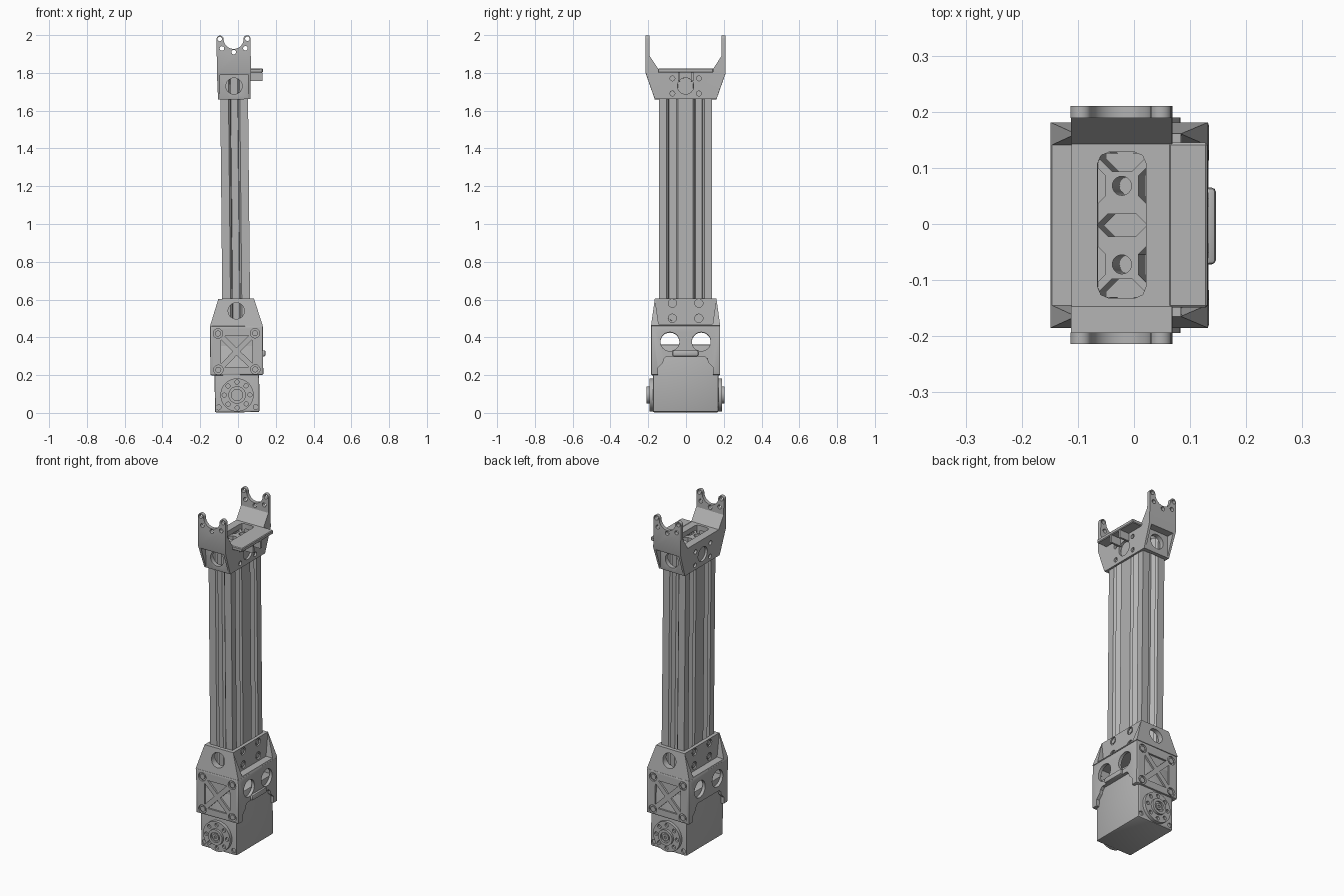
import bpy, bmesh
from math import cos, sin, pi
from mathutils import Matrix, Vector

if "Cube" in bpy.data.objects:
    bpy.data.objects.remove(bpy.data.objects["Cube"])

grey = bpy.data.materials.new("machined_grey")
grey.use_nodes = True
grey.diffuse_color = (0.45, 0.45, 0.45, 1)
grey.node_tree.nodes["Principled BSDF"].inputs["Base Color"].default_value = (0.45, 0.45, 0.45, 1)
parts = []


def finish(name, bm):
    bmesh.ops.recalc_face_normals(bm, faces=bm.faces)
    mesh = bpy.data.meshes.new(name)
    bm.to_mesh(mesh)
    bm.free()
    mesh.materials.append(grey)
    ob = bpy.data.objects.new(name, mesh)
    bpy.context.collection.objects.link(ob)
    parts.append(ob)
    return ob


def prism(name, pts, axis, a, b):
    """Extrude a flat outline along an axis from a to b."""
    place = {"x": lambda p, d: (d, p[0], p[1]),
             "y": lambda p, d: (p[0], d, p[1]),
             "z": lambda p, d: (p[0], p[1], d)}[axis]
    bm = bmesh.new()
    face = bm.faces.new([bm.verts.new(place(p, a)) for p in pts])
    out = bmesh.ops.extrude_face_region(bm, geom=[face])
    step = Vector(place((0, 0), b - a))
    bmesh.ops.translate(bm, vec=step, verts=[v for v in out["geom"] if isinstance(v, bmesh.types.BMVert)])
    return finish(name, bm)


def arc(u, v, r, start=0.0, end=2 * pi, n=32):
    return [(u + r * cos(start + (end - start) * i / n),
             v + r * sin(start + (end - start) * i / n)) for i in range(n + 1)]


def rod(name, u, v, r, axis, a, b, n=32):
    return prism(name, arc(u, v, r, n=n)[:-1], axis, a, b)


def frustum(name, low, high, z0, z1, x=0.0):
    """Box whose lower and upper half sizes may differ."""
    bm = bmesh.new()
    bmesh.ops.create_cube(bm, size=2)
    for vert in bm.verts:
        half, z = (low, z0) if vert.co.z < 0 else (high, z1)
        vert.co = (x + vert.co.x * half[0], vert.co.y * half[1], z)
    return finish(name, bm)


def box(name, hx, hy, z0, z1, x=0.0):
    return frustum(name, (hx, hy), (hx, hy), z0, z1, x)


def bake(ob):
    deps = bpy.context.evaluated_depsgraph_get()
    mesh = bpy.data.meshes.new_from_object(ob.evaluated_get(deps))
    ob.modifiers.clear()
    ob.data = mesh


def boolean(ob, tools, op="DIFFERENCE"):
    for tool in tools:
        mod = ob.modifiers.new("cut", "BOOLEAN")
        mod.operation, mod.solver, mod.object = op, "EXACT", tool
    bake(ob)
    for tool in tools:
        parts.remove(tool)
        bpy.data.objects.remove(tool)


def bevel(ob, width, segments=2):
    mod = ob.modifiers.new("bevel", "BEVEL")
    mod.width, mod.segments, mod.limit_method = width, segments, "ANGLE"
    bake(ob)


# slotted extrusion beam
slot = [(-0.03, 0.01), (-0.03, 0), (-0.02, -0.012), (-0.04, -0.012), (-0.04, -0.022),
        (-0.018, -0.044), (0.018, -0.044), (0.04, -0.022), (0.04, -0.012), (0.02, -0.012),
        (0.03, 0), (0.03, 0.01)]
beam = box("slotted_beam", 0.0735, 0.14, 0.47, 1.79)
tools = [prism("c", [(-0.045, 0), (-0.025, -0.02), (0.025, -0.02), (0.045, 0),
                     (0.025, 0.02), (-0.025, 0.02)], "z", 0.4, 1.9)]
for s in (-1, 1):
    tools.append(prism("c", [(u, s * (0.14 + d)) for u, d in slot], "z", 0.4, 1.9))
    tools.append(rod("c", 0, 0.07 * s, 0.017, "z", 0.4, 1.9, 20))
    for y in (-0.07, 0.07):
        tools.append(prism("c", [(s * (0.0735 + d), y + u) for u, d in slot], "z", 0.4, 1.9))
boolean(beam, tools)

# upper fork bracket
half = [(0.163, 1.66), (0.212, 1.80), (0.212, 2.0), (0.191, 2.0), (0.191, 1.89), (0.145, 1.82)]
fork = prism("fork_bracket", half + [(-y, z) for y, z in reversed(half)], "x", -0.1, 0.1)
outline = ([(-0.085, 1.65), (0.085, 1.65), (0.09, 1.8)]
           + arc(0.0715, 1.98, 0.0185, 0, pi, 10) + arc(0, 1.98, 0.053, 0, -pi, 20)[1:-1]
           + arc(-0.0715, 1.98, 0.0185, 0, pi, 10) + [(-0.09, 1.8)])
boolean(fork, [prism("c", outline, "y", -0.3, 0.3)], "INTERSECT")
window = box("c", 0.043, 0.13, 1.7, 1.9)
bevel(window, 0.02)
tools = [box("c", 0.0735, 0.14, 1.6, 1.79), window,
         rod("c", 0, 1.73, 0.043, "y", -0.3, 0.3), rod("c", 0, 1.73, 0.043, "x", -0.3, 0.3)]
for x, z in ((-0.073, 1.98), (0.073, 1.98), (-0.062, 1.93), (0.062, 1.93), (0, 1.91)):
    tools.append(rod("c", x, z, 0.012, "y", -0.3, 0.3, 16))
for y in (-0.07, 0.07):
    for z in (1.69, 1.77):
        tools.append(rod("c", y, z, 0.013, "x", -0.3, 0.3, 16))
for s in (-1, 1):
    tools.append(prism("c", [(s * 0.165, 1.6), (s * 0.165, 1.79), (s * 0.3, 1.79), (s * 0.3, 1.6)],
                       "x", -0.074, 0.074))
boolean(fork, tools)

# cable shelf on the side of the fork
shelf = box("cable_shelf", 0.035, 0.147, 1.8, 1.822, 0.118)
bevel(shelf, 0.004, 1)
for i, y in enumerate((-0.035, 0.035)):
    prism("shelf_rib_%d" % i, [(0.08, 1.755), (0.15, 1.755), (0.15, 1.81), (0.08, 1.81)],
          "y", y - 0.006, y + 0.006)

# lower housing: tapered collar over a hollow box
collar = frustum("housing_collar", (0.14, 0.183), (0.094, 0.163), 0.46, 0.605)
tools = [box("c", 0.0735, 0.14, 0.47, 0.7), rod("c", 0, 0.54, 0.043, "y", -0.3, 0.3)]
for s in (-1, 1):
    tools.append(frustum("c", (0.1, 0.143), (0.1, 0.163), 0.468, 0.61, s * 0.194))
    for y in (-0.07, 0.07):
        for z in (0.5, 0.58):
            tools.append(rod("c", y, z, 0.022, "x", s * 0.086, s * 0.2, 20))
            rod("collar_screw", y, z, 0.014, "x", s * 0.08, s * 0.092, 12)
boolean(collar, tools)

housing = box("motor_housing", 0.14, 0.183, 0.2, 0.46)
bevel(housing, 0.006)
notch = [(-0.145, 0.19), (-0.145, 0.24), (-0.12, 0.265), (-0.115, 0.285), (-0.1, 0.298)]
tools = [box("c", 0.122, 0.165, 0.1, 0.445),
         prism("c", notch + [(-y, z) for y, z in reversed(notch)], "x", -0.3, 0.3)]
for y in (-0.083, 0.083):
    tools.append(rod("c", y, 0.376, 0.05, "x", -0.3, 0.3))
g, w, mid = 0.02, 0.083, 0.325
for s in (-1, 1):
    # cross-braced panel and corner screws
    for k in range(4):
        turn = Matrix.Rotation(k * pi / 2, 2)
        tri = [turn @ Vector(p) for p in ((0, g), (w - g, w), (g - w, w))]
        tools.append(prism("c", [(p.x, mid + p.y) for p in tri], "y", s * 0.172, s * 0.3))
    for x in (-0.098, 0.098):
        for z in (0.229, 0.421):
            tools.append(rod("c", x, z, 0.025, "y", s * 0.173, s * 0.3, 20))
            rod("housing_screw", x, z, 0.016, "y", s * 0.16, s * 0.181, 12)
boolean(housing, tools)

# raised bar above the side notch
bar = prism("side_bar", [(-0.07, 0.298), (0.067, 0.298), (0.067, 0.33), (-0.07, 0.33)], "x", 0.13, 0.153)
bevel(bar, 0.008)

# motor body
motor = box("motor_body", 0.118, 0.173, 0.003, 0.36)
bevel(motor, 0.008)
boolean(motor, [rod("c", x, 0.03, 0.013, "y", s * 0.165, s * 0.3, 16)
                for s in (-1, 1) for x in (-0.098, 0.098)])

# output horns front and back
for s, side in ((-1, "front"), (1, "back")):
    disc = rod(side + "_horn", 0, 0.095, 0.088, "y", s * 0.16, s * 0.192, 40)
    boolean(disc, [rod("c", 0.068 * cos(k * pi / 4), 0.095 + 0.068 * sin(k * pi / 4), 0.011,
                       "y", s * 0.18, s * 0.3, 14) for k in range(8)])
    hub = rod(side + "_hub", 0, 0.095, 0.046, "y", s * 0.18, s * 0.206)
    boolean(hub, [rod("c", 0, 0.095, 0.03, "y", s * 0.196, s * 0.3, 24)])
    bolt = rod(side + "_bolt", 0, 0.095, 0.02, "y", s * 0.19, s * 0.203, 20)
    boolean(bolt, [rod("c", 0, 0.095, 0.009, "y", s * 0.196, s * 0.3, 6)])

# slight lean of the whole arm, then shading
lean = Matrix.Translation((-0.004, -0.002, 0)) @ Matrix.Rotation(-0.0098, 4, "Y")
bpy.ops.object.select_all(action="DESELECT")
for ob in parts:
    ob.data.transform(lean)
    ob.select_set(True)
bpy.context.view_layer.objects.active = beam
bpy.ops.object.shade_smooth_by_angle(angle=0.5)
